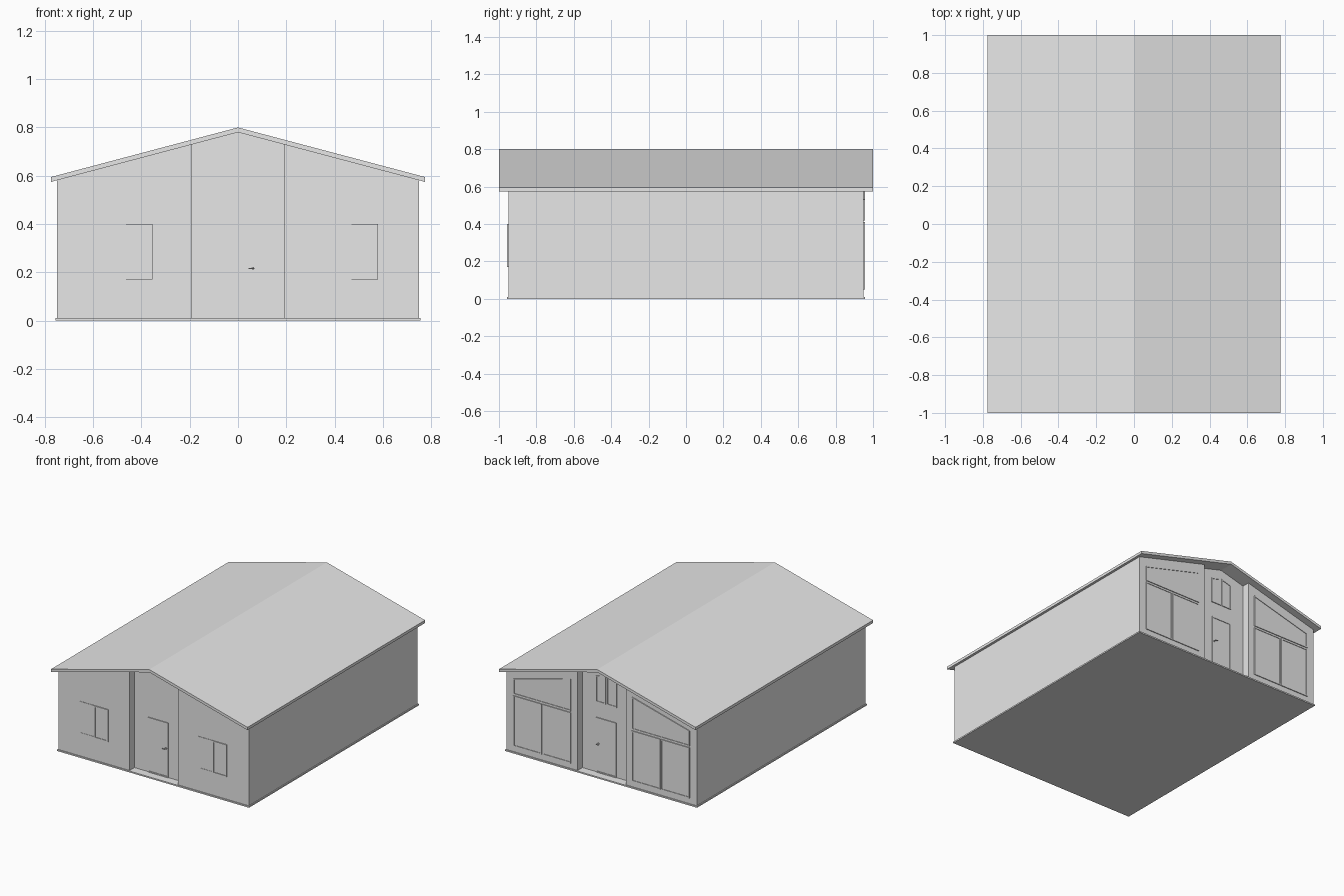
import bpy, bmesh
from mathutils import Matrix, Vector

if "Cube" in bpy.data.objects:
    bpy.data.objects.remove(bpy.data.objects["Cube"])

grey = bpy.data.materials.new("plain_grey")
grey.use_nodes = True
grey.diffuse_color = (0.8, 0.8, 0.8, 1)
grey.node_tree.nodes["Principled BSDF"].inputs["Base Color"].default_value = (0.8, 0.8, 0.8, 1)

WALL, BAY, FRONT, PORCH = 0.75, 0.19, 0.95, 0.895
SLOPE, RIDGE = 0.265, 0.78


def roof_z(x, offset=0.0):
    return RIDGE - SLOPE * abs(x) + offset


def finish(name, bm):
    bmesh.ops.recalc_face_normals(bm, faces=bm.faces)
    mesh = bpy.data.meshes.new(name)
    bm.to_mesh(mesh)
    bm.free()
    mesh.materials.append(grey)
    obj = bpy.data.objects.new(name, mesh)
    bpy.context.collection.objects.link(obj)
    return obj


def prism(name, profile, y0, y1):
    """Extrude an x-z profile along y."""
    bm = bmesh.new()
    face = bm.faces.new([bm.verts.new((x, y0, z)) for x, z in profile])
    out = bmesh.ops.extrude_face_region(bm, geom=[face])
    verts = [v for v in out["geom"] if isinstance(v, bmesh.types.BMVert)]
    bmesh.ops.translate(bm, verts=verts, vec=(0, y1 - y0, 0))
    return finish(name, bm)


def sash(name, profile, y, side, rise=0.006, rim=0.008, sink=0.004):
    """Framed panel standing off a wall at y; side is -1 front, +1 back."""
    bm = bmesh.new()
    face = bm.faces.new([bm.verts.new((x, y, z)) for x, z in profile])
    out = bmesh.ops.extrude_face_region(bm, geom=[face])
    verts = [v for v in out["geom"] if isinstance(v, bmesh.types.BMVert)]
    bmesh.ops.translate(bm, verts=verts, vec=(0, side * rise, 0))
    outer = [f for f in out["geom"] if isinstance(f, bmesh.types.BMFace)][0]
    bmesh.ops.recalc_face_normals(bm, faces=bm.faces)
    bmesh.ops.inset_region(bm, faces=[outer], thickness=rim, use_even_offset=True)
    # Step the pane back inside its frame
    pane = bmesh.ops.extrude_face_region(bm, geom=[outer])
    verts = [v for v in pane["geom"] if isinstance(v, bmesh.types.BMVert)]
    bmesh.ops.translate(bm, verts=verts, vec=(0, -side * sink, 0))
    if outer.is_valid:
        bmesh.ops.delete(bm, geom=[outer], context="FACES_ONLY")
    return finish(name, bm)


def rect(x0, x1, z0, z1):
    return [(x0, z0), (x1, z0), (x1, z1), (x0, z1)]


def under_roof(x0, x1, z0, gap):
    """Panel shape whose top follows the roof slope."""
    return [(x0, z0), (x1, z0), (x1, roof_z(x1, -gap)), (x0, roof_z(x0, -gap))]


# Floor slab
prism("floor_slab", rect(-0.757, 0.757, 0, 0.01), -0.957, 0.957)

# House body: two outer bays and a set-back centre bay
for label, s in (("left", 1), ("right", -1)):
    prism(label + "_bay", under_roof(s * BAY, s * WALL, 0.01, -0.004), -FRONT, FRONT)
top = roof_z(BAY, 0.004)
prism("centre_bay", [(-BAY, 0.01), (BAY, 0.01), (BAY, top), (0, RIDGE + 0.004), (-BAY, top)],
      -PORCH, PORCH)

# Gable roof
EAVE = 0.775
prism("roof", [(-EAVE, roof_z(EAVE)), (0, RIDGE), (EAVE, roof_z(EAVE)),
               (EAVE, roof_z(EAVE, 0.02)), (0, RIDGE + 0.02), (-EAVE, roof_z(EAVE, 0.02))], -1, 1)

# Front sliding windows: one sash nearly flush, one in front of it
for label, x in (("left", 0.355), ("right", -0.58)):
    mid = x + 0.115
    sash(label + "_front_fixed_sash", rect(x, mid, 0.17, 0.40), -FRONT, -1, 0.003, 0.008, 0.002)
    sash(label + "_front_sliding_sash", rect(mid, x + 0.225, 0.17, 0.40), -FRONT, -1, 0.007)

# Rear glazing: two tall sashes below a sloped top light
for label, s in (("left", 1), ("right", -1)):
    for part, x0, x1 in (("inner", 0.24, 0.464), ("outer", 0.47, 0.695)):
        sash(f"{label}_rear_{part}_sash", rect(s * x0, s * x1, 0.05, 0.41), FRONT, 1)
    sash(label + "_rear_top_light", under_roof(s * 0.24, s * 0.695, 0.42, 0.066), FRONT, 1)
    sash(label + "_gable_window", under_roof(s * 0.004, s * 0.083, 0.51, 0.065), PORCH, 1)

# Doors with lever handles
for label, s in (("front", -1), ("rear", 1)):
    sash(label + "_door", rect(-0.08, 0.08, 0.01, 0.40), s * PORCH, s)
    bm = bmesh.new()
    turn = Matrix.Rotation(1.5708, 4, "X")
    face_y = s * (PORCH + 0.002)
    bmesh.ops.create_cone(bm, cap_ends=True, segments=12, radius1=0.006, radius2=0.006, depth=0.01,
                          matrix=Matrix.Translation((0.062, face_y + s * 0.004, 0.216)) @ turn)
    bmesh.ops.create_cone(bm, cap_ends=True, segments=8, radius1=0.0025, radius2=0.0025, depth=0.02,
                          matrix=Matrix.Translation((0.062, face_y + s * 0.012, 0.216)) @ turn)
    lever = Matrix.Translation((0.055, face_y + s * 0.02, 0.216)) @ Matrix.Diagonal(
        Vector((0.022, 0.004, 0.005, 1)))
    bmesh.ops.create_cube(bm, size=1, matrix=lever)
    finish(label + "_door_handle", bm)
